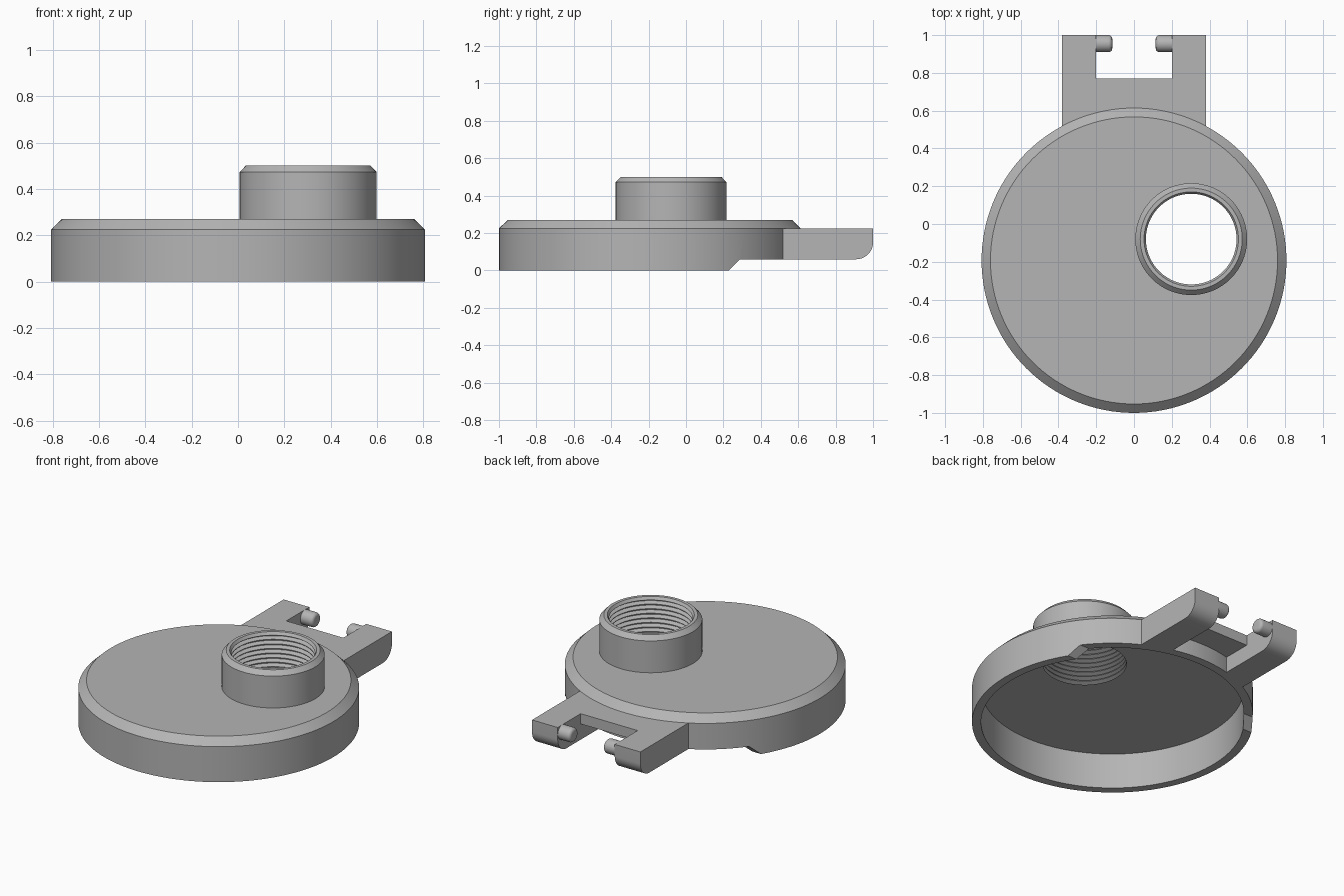
import bpy, bmesh, math
from mathutils import Matrix

if "Cube" in bpy.data.objects:
    bpy.data.objects.remove(bpy.data.objects["Cube"])

grey = bpy.data.materials.new("plain grey")
grey.use_nodes = True
grey.diffuse_color = (0.46, 0.46, 0.46, 1)
grey.node_tree.nodes["Principled BSDF"].inputs["Base Color"].default_value = (0.46, 0.46, 0.46, 1)

DISC = (0, -0.193, 0)
BORE = (0.303, -0.08, 0)


def finish(name, bm):
    bmesh.ops.remove_doubles(bm, verts=bm.verts, dist=1e-5)
    bmesh.ops.recalc_face_normals(bm, faces=bm.faces)
    mesh = bpy.data.meshes.new(name)
    bm.to_mesh(mesh)
    bm.free()
    mesh.materials.append(grey)
    ob = bpy.data.objects.new(name, mesh)
    bpy.context.collection.objects.link(ob)
    return ob


def lathe(name, profile, centre=(0, 0, 0), steps=96, closed=False, turn=Matrix()):
    """Spin an (r, z) profile about z, then turn and move it."""
    bm = bmesh.new()
    vs = [bm.verts.new((r, 0, z)) for r, z in profile]
    es = [bm.edges.new(p) for p in zip(vs, vs[1:])]
    if closed:
        es.append(bm.edges.new((vs[-1], vs[0])))
    bmesh.ops.spin(bm, geom=vs + es, cent=(0, 0, 0), axis=(0, 0, 1),
                   angle=math.tau, steps=steps)
    bm.transform(Matrix.Translation(centre) @ turn)
    return finish(name, bm)


def extrude_x(name, profile, x0, x1):
    """Extrude a (y, z) outline from x0 to x1."""
    bm = bmesh.new()
    face = bm.faces.new([bm.verts.new((x0, y, z)) for y, z in profile])
    out = bmesh.ops.extrude_face_region(bm, geom=[face])
    moved = [v for v in out["geom"] if isinstance(v, bmesh.types.BMVert)]
    bmesh.ops.translate(bm, verts=moved, vec=(x1 - x0, 0, 0))
    return finish(name, bm)


def cylinder(name, radius, z0, z1, centre):
    return lathe(name, [(0, z0), (radius, z0), (radius, z1), (0, z1)], centre)


def cut(ob, cutter):
    mod = ob.modifiers.new("cut", "BOOLEAN")
    mod.operation, mod.solver, mod.object = "DIFFERENCE", "EXACT", cutter
    bpy.context.view_layer.objects.active = ob
    bpy.ops.object.modifier_apply(modifier=mod.name)
    bpy.data.objects.remove(cutter)


# Hollow cap with chamfered top, open underneath
cap = lathe("cap", [(0, 0.225), (0.755, 0.225), (0.755, 0), (0.807, 0),
                    (0.807, 0.225), (0.76, 0.27), (0, 0.27)], DISC, 128)
cut(cap, cylinder("bore_cutter", 0.28, 0.1, 0.4, BORE))
# Raised rear edge of the rim
cut(cap, extrude_x("rim_cutter", [(0.13, -0.1), (0.29, 0.06), (1.2, 0.06), (1.2, -0.1)], -1, 1))

# Threaded neck
teeth, low, high = 9, 0.225, 0.485
pitch = (high - low) / teeth
thread = []
for i in range(teeth):
    z = high - i * pitch
    thread += [(0.24, z), (0.24, z - pitch * 0.15), (0.265, z - pitch * 0.5),
               (0.265, z - pitch * 0.65)]
neck = lathe("threaded_neck", [(0.24, low), (0.296, low), (0.296, 0.472), (0.27, 0.5),
                               (0.25, 0.5)] + thread, BORE, 96, True)

# Hinge arms with rounded lower ends, and their inward pins
arc = [(0.91 + 0.09 * math.sin(a), 0.15 - 0.09 * math.cos(a))
       for a in [math.pi / 2 * i / 12 for i in range(13)]]
arm_outline = [(0.4, 0.06)] + arc + [(1.0, 0.225), (0.4, 0.225)]
tip = [(0.025 + 0.02 * math.cos(a), 0.065 + 0.02 * math.sin(a))
       for a in [math.pi / 2 * i / 6 for i in range(7)]]
parts = [cap, neck]
for side, s in (("left", 1), ("right", -1)):
    arm = extrude_x(side + "_arm", arm_outline, 0.2 * s, 0.38 * s)
    cut(arm, cylinder("arm_cutter", 0.785, -0.1, 0.5, DISC))
    pin = lathe(side + "_pin", [(0, 0), (0.045, 0)] + tip + [(0, 0.085)],
                (0.2 * s, 0.955, 0.18), 32, False, Matrix.Rotation(-s * math.pi / 2, 4, "Y"))
    parts += [arm, pin]

# Thin bridge between the arms
bridge = extrude_x("bridge", [(0.5, 0.16), (0.77, 0.16), (0.77, 0.225), (0.5, 0.225)], -0.2, 0.2)
cut(bridge, cylinder("bridge_cutter", 0.785, -0.1, 0.5, DISC))
parts.append(bridge)

# Smooth round walls, keep edges sharp
bpy.ops.object.select_all(action="DESELECT")
for ob in parts:
    ob.select_set(True)
bpy.context.view_layer.objects.active = cap
bpy.ops.object.shade_smooth_by_angle(angle=math.radians(25))
